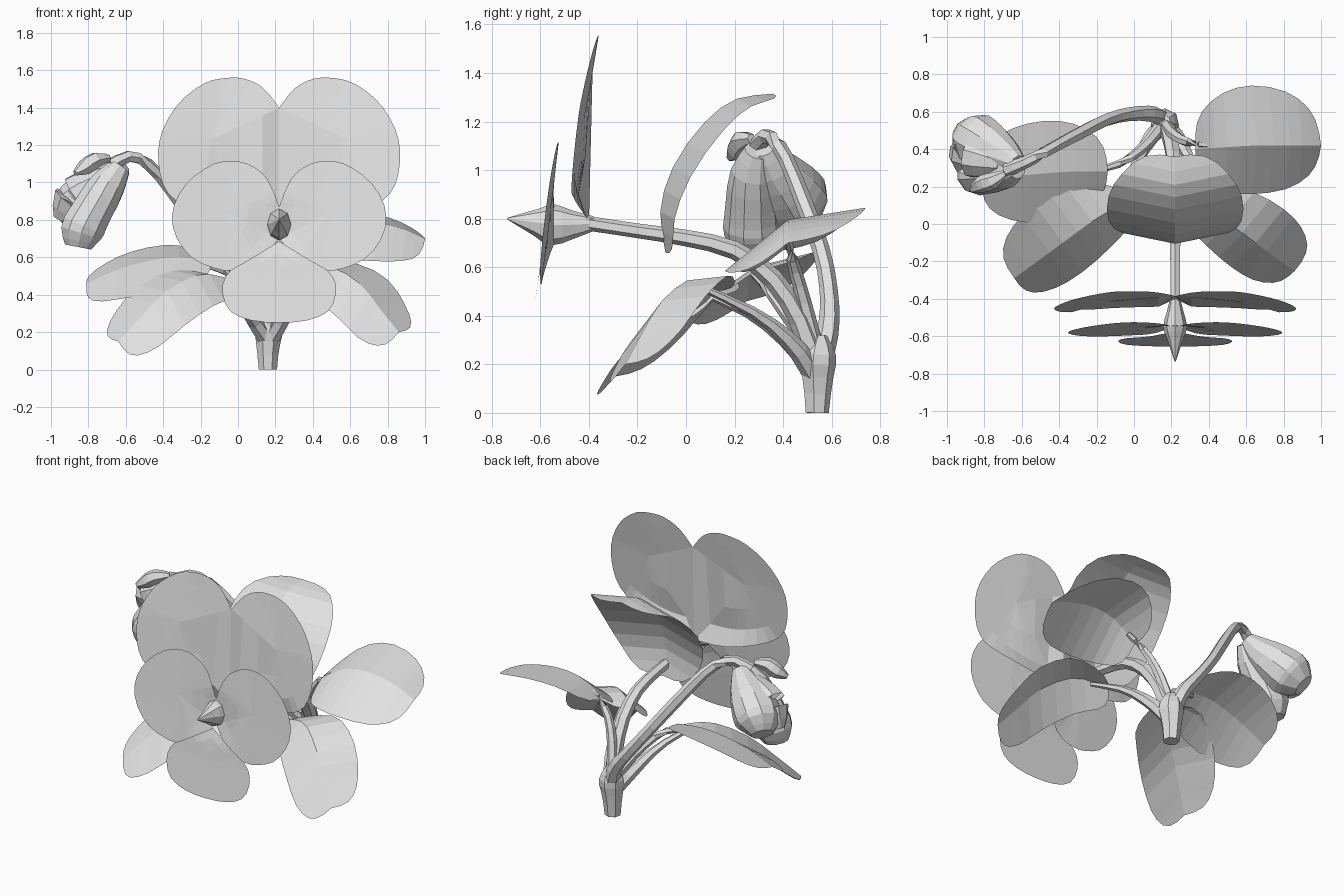
import bpy, bmesh, math
from mathutils import Vector

if "Cube" in bpy.data.objects:
    bpy.data.objects.remove(bpy.data.objects["Cube"])

grey = bpy.data.materials.new("pale_grey")
grey.diffuse_color = (0.76, 0.76, 0.76, 1)
grey.use_nodes = True
grey.node_tree.nodes["Principled BSDF"].inputs["Base Color"].default_value = grey.diffuse_color


def finish(name, bm):
    bmesh.ops.remove_doubles(bm, verts=bm.verts[:], dist=0.0005)
    me = bpy.data.meshes.new(name)
    bm.to_mesh(me)
    bm.free()
    me.materials.append(grey)
    ob = bpy.data.objects.new(name, me)
    bpy.context.collection.objects.link(ob)
    return ob


def spline(pts, t):
    """Catmull-Rom point at t in 0..1 through pts of any dimension."""
    n = len(pts) - 1
    i = min(int(t * n), n - 1)
    f = t * n - i
    p = [Vector(pts[max(0, min(n, i + k))]) for k in (-1, 0, 1, 2)]
    return 0.5 * (2 * p[1] + (p[2] - p[0]) * f
                  + (2 * p[0] - 5 * p[1] + 4 * p[2] - p[3]) * f * f
                  + (3 * p[1] - p[0] - 3 * p[2] + p[3]) * f ** 3)


def interp(x, table):
    for (x0, y0), (x1, y1) in zip(table, table[1:]):
        if x <= x1:
            return y0 + (y1 - y0) * max(0, (x - x0) / (x1 - x0))
    return table[-1][1]


def tube(name, pts, steps=10, sides=6):
    """Faceted tube; each point is x, y, z, radius."""
    bm = bmesh.new()
    path = [spline(pts, i / steps) for i in range(steps + 1)]
    rings = []
    for i, p in enumerate(path):
        d = (path[min(i + 1, steps)] - path[max(i - 1, 0)]).to_3d().normalized()
        ref = Vector((1, 0, 0)) if abs(d.x) < 0.75 else Vector((0, 0, 1))
        a = d.cross(ref).normalized()
        b = d.cross(a)
        rings.append([bm.verts.new(p.to_3d() + max(p[3], 0.004) * (
            a * math.cos(k * math.tau / sides) + b * math.sin(k * math.tau / sides)))
            for k in range(sides)])
    for r, s in zip(rings, rings[1:]):
        for k in range(sides):
            bm.faces.new((r[k], r[(k + 1) % sides], s[(k + 1) % sides], s[k]))
    bm.faces.new(rings[0][::-1])
    bm.faces.new(rings[-1])
    bmesh.ops.recalc_face_normals(bm, faces=bm.faces[:])
    return finish(name, bm)


def leaf(name, rib, left, right, power=0.5, steps=14):
    """Creased leaf: a curved midrib with a sloping half on each side."""
    bm = bmesh.new()
    rows = []
    for i in range(steps + 1):
        t = 0.5 - 0.5 * math.cos(math.pi * i / steps)
        w = max(0, 1 - (2 * t - 1) ** 2) ** power
        p = spline(rib, t)
        rows.append([bm.verts.new(p + Vector(v) * w * f) for v, f in
                     ((left, 1), (left, .5), (left, 0), (right, .5), (right, 1))])
    for r, s in zip(rows, rows[1:]):
        for k in range(4):
            bm.faces.new((r[k], s[k], s[k + 1], r[k + 1]))
    return finish(name, bm)


def petal(name, outline, depth, mirror, steps=30):
    """Thin petal from a front outline, y given by depth(x, z)."""
    bm = bmesh.new()
    pts = [spline(outline, i / steps) for i in range(steps + 1)]
    c = sum(pts, Vector((0, 0))) / len(pts)
    for m in mirror:
        def vert(p):
            return bm.verts.new((CX + m * p.x, depth(p.x, p.y), p.y))
        rings = [[vert(c + (p - c) * f) for p in pts] for f in (.4, .75, 1)]
        hub = vert(c)
        n = len(pts)
        for k in range(n):
            j = (k + 1) % n
            bm.faces.new((hub, rings[0][k], rings[0][j]))
            for r, s in zip(rings, rings[1:]):
                bm.faces.new((r[k], s[k], s[j], r[j]))
    return finish(name, bm)


CX = 0.22  # flower centre line

# Flower: outlines are (distance from centre line, height)
petal("back_petals",
      [(0, 1.4), (-.08, 1.5), (-.17, 1.55), (-.27, 1.56), (-.4, 1.53), (-.54, 1.42),
       (-.63, 1.26), (-.645, 1.1), (-.6, .95), (-.47, .86), (-.22, .79), (0, .78)],
      lambda x, z: interp(z, [(.78, -.4), (.9, -.45), (1.25, -.41), (1.55, -.36)])
      - .03 * max(0, abs(x) - .3) / .34
      + .04 * max(0, 1 - abs(x) / .4) * max(0, 1 - abs(z - 1.06) / .2), (1, -1))
petal("side_petals",
      [(0, .87), (-.03, .95), (-.08, 1.04), (-.17, 1.1), (-.27, 1.115), (-.37, 1.09),
       (-.49, 1.0), (-.565, .87), (-.56, .73), (-.47, .6), (-.34, .54), (-.24, .53),
       (-.12, .57), (0, .7)],
      lambda x, z: interp(z, [(.53, -.595), (.8, -.56), (1.11, -.525)])
      - .02 * max(0, abs(x) - .25) / .3
      + .035 * max(0, 1 - abs(x) / .2) * max(0, 1 - abs(z - .72) / .2), (1, -1))
petal("lip_petal",
      [(0, .685), (-.09, .63), (-.18, .575), (-.27, .52), (-.305, .43), (-.27, .32),
       (-.16, .265), (0, .25), (.16, .265), (.27, .32), (.305, .43), (.27, .52),
       (.18, .575), (.09, .63), (0, .685)],
      lambda x, z: interp(z, [(.25, -.655), (.5, -.615), (.6, -.602), (.685, -.575)]), (1,))
centre = tube("flower_centre", [(CX, -.38, .78, .03), (CX, -.47, .775, .06),
                                (CX, -.55, .775, .085), (CX, -.62, .785, .055),
                                (CX, -.735, .8, .004)], 8, 8)
for v in centre.data.vertices:
    v.co.x = CX + (v.co.x - CX) * .75

# Stems
tube("main_stem", [(.16, .538, 0, .05), (.16, .54, .12, .062), (.165, .54, .2, .078),
                   (.165, .545, .26, .07), (.165, .55, .32, .03)], 6, 7)
tube("flower_stem", [(.17, .53, .2, .05), (.19, .47, .38, .045), (.21, .36, .55, .042),
                     (.22, .2, .67, .038), (.22, 0, .72, .034), (.22, -.2, .75, .03),
                     (.22, -.4, .78, .03)], 12)
tube("bud_stem", [(.16, .55, .2, .05), (.11, .585, .34, .045), (0, .59, .48, .038),
                  (-.14, .56, .66, .036), (-.3, .48, .88, .036), (-.45, .4, 1.07, .032),
                  (-.57, .335, 1.14, .032), (-.68, .29, 1.09, .04)], 16)
stalks = {
    "back_right": [(.17, .53, .28, .035), (.21, .48, .48, .03), (.28, .44, .62, .025),
                   (.4, .42, .71, .015)],
    "front_right": [(.17, .53, .15, .045), (.24, .45, .27, .04), (.32, .3, .4, .024),
                    (.4, .08, .51, .015)],
    "front_left": [(.16, .53, .15, .045), (.08, .45, .27, .04), (-.01, .28, .4, .024),
                   (-.13, .08, .49, .015)],
    "back_left": [(.14, .52, .27, .035), (.06, .42, .4, .03), (-.06, .33, .52, .022),
                  (-.22, .28, .57, .015)],
}
for side, pts in stalks.items():
    tube(side + "_leaf_stalk", pts, 7)

# Leaves
leaf("upper_leaf", [(.22, -.085, .66), (.22, -.105, .84), (.22, -.05, 1.02),
                    (.22, .07, 1.19), (.22, .2, 1.29), (.22, .36, 1.315)],
     (-.365, .075, -.04), (.365, .075, -.04))
leaf("back_right_leaf", [(.33, .4, .67), (.48, .41, .77), (.66, .42, .795), (.86, .42, .76),
                         (1, .42, .7)], (-.03, .32, .05), (-.03, -.26, -.21))
leaf("back_left_leaf", [(-.14, .28, .58), (-.35, .28, .6), (-.6, .26, .55),
                        (-.81, .25, .46)], (-.02, -.26, -.18), (-.01, .28, .07), .45)
leaf("front_left_leaf", [(-.03, .12, .48), (-.2, .03, .51), (-.38, -.1, .42),
                         (-.53, -.21, .27), (-.64, -.29, .15)],
     (.1, -.16, -.18), (-.15, .2, .03), .45)
leaf("front_right_leaf", [(.3, .12, .5), (.48, .02, .55), (.65, -.1, .46), (.77, -.19, .31),
                          (.86, -.25, .2)], (.15, .18, .02), (-.13, -.13, -.17), .45)

# Hanging bud: swollen lobes with a small knob
tube("bud_back_lobe", [(-.62, .32, 1.09, .05), (-.69, .36, 1.01, .1), (-.79, .42, .92, .14),
                       (-.86, .46, .86, .14), (-.91, .5, .8, .07)], 9, 10)
tube("bud_front_lobe", [(-.63, .3, 1.08, .06), (-.7, .28, .98, .1), (-.79, .275, .83, .115),
                        (-.835, .275, .74, .12), (-.855, .275, .655, .075)], 9, 10)
tube("bud_side_lobe", [(-.7, .32, 1.03, .06), (-.81, .35, .96, .11), (-.89, .37, .9, .11),
                       (-.94, .39, .8, .05)], 6, 9)
tube("bud_top_knob", [(-.69, .27, 1.13, .02), (-.76, .23, 1.12, .045), (-.82, .21, 1.08, .045),
                      (-.87, .18, 1.05, .015)], 6)
